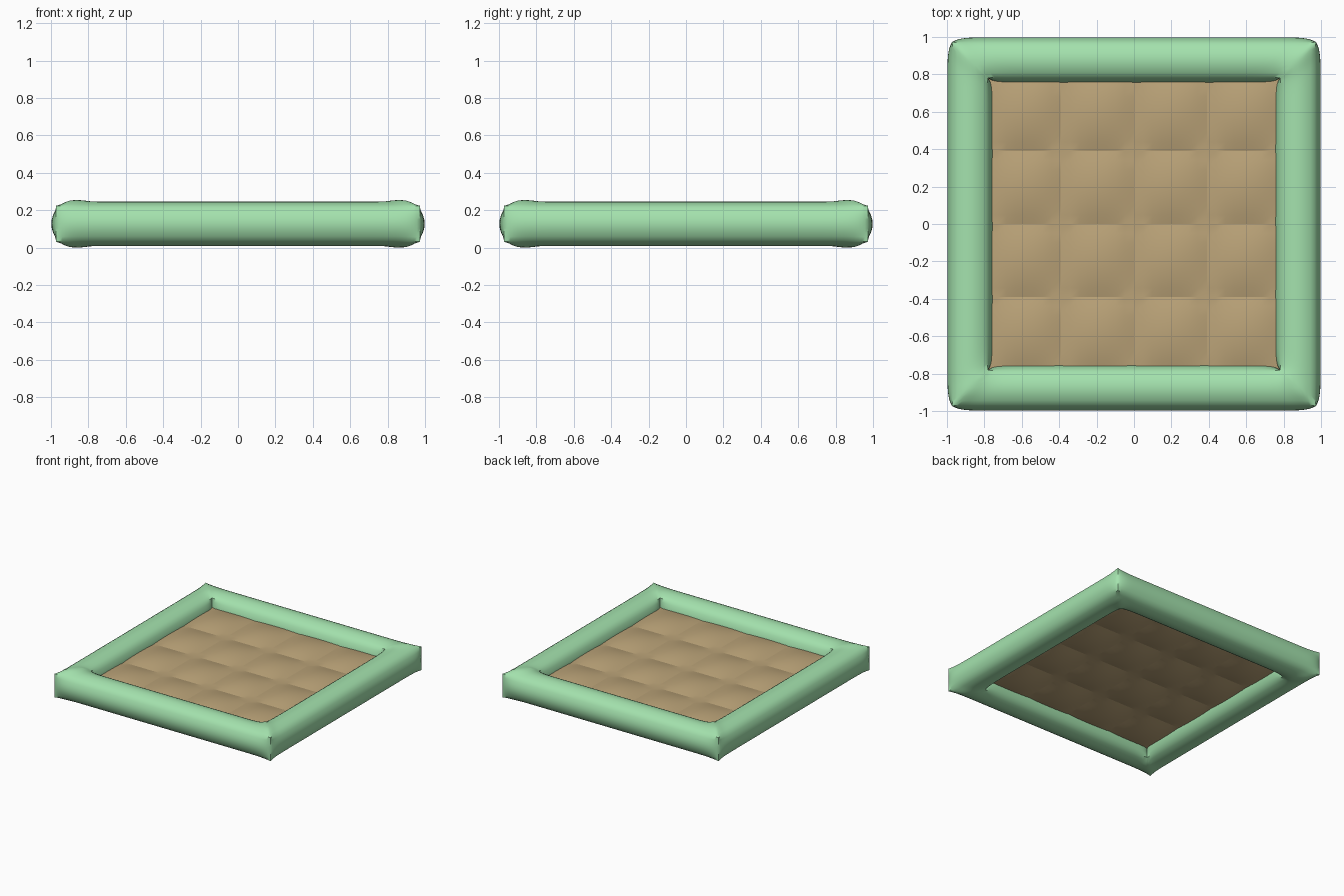
import bpy
import bmesh
import math
from mathutils import Matrix, Vector

if "Cube" in bpy.data.objects:
    bpy.data.objects.remove(bpy.data.objects["Cube"])


def material(name, rgb):
    mat = bpy.data.materials.new(name)
    mat.use_nodes = True
    mat.diffuse_color = (*rgb, 1)
    mat.node_tree.nodes["Principled BSDF"].inputs["Base Color"].default_value = (*rgb, 1)
    return mat


def finish(name, bm, mat, angle):
    mesh = bpy.data.meshes.new(name)
    bm.to_mesh(mesh)
    bm.free()
    obj = bpy.data.objects.new(name, mesh)
    bpy.context.collection.objects.link(obj)
    mesh.materials.append(mat)
    bpy.ops.object.select_all(action="DESELECT")
    obj.select_set(True)
    bpy.context.view_layer.objects.active = obj
    bpy.ops.object.shade_smooth_by_angle(angle=math.radians(angle))
    return obj


# Padded square frame: a mitred bar whose four long faces bulge outward
INNER, OUTER, LOW, HIGH = 0.78, 0.973, 0.031, 0.224
MID_R, MID_Z, HALF = (INNER + OUTER) / 2, (LOW + HIGH) / 2, (OUTER - INNER) / 2
STEPS = 8


def level_shape(radial, along):
    """Swelling of the top and bottom, blended smoothly round each corner."""
    if radial > 0:
        return (1 - radial ** 2) * (1 - max(along, 0) ** 2)
    return 1 - radial ** 2 * min(1, along ** 2)


def section(s):
    """Closed cross-section of the back bar at fraction s of its length."""
    points = []
    for side in range(4):
        turn = Matrix.Rotation(-side * math.pi / 2, 2)
        normal = turn @ Vector((0, 1))
        for i in range(STEPS):
            a = -1 + 2 * i / STEPS
            r, z = turn @ Vector((a, 1))
            d = (1 - abs(s)) * (MID_R + HALF * r)
            # Long edges soften away from the corners
            half = HALF - 0.008 * (1 - math.exp(-d / 0.05))
            radius, height = MID_R + half * r, MID_Z + half * z
            # Upright faces flatten toward the corners, level faces swell there
            if side % 2:
                bulge = 0.025 * (1 - math.exp(-d / 0.035)) + HALF - half
                bulge *= 1 - a * a
            else:
                bulge = 0.022 + 0.008 * math.exp(-(d / 0.07) ** 2) + HALF - half
                bulge *= level_shape(r, (abs(s) * radius - MID_R) / HALF)
            points.append((s * radius, radius + normal.x * bulge, height + normal.y * bulge))
    return points


half_stations = [0, 0.3, 0.6, 0.75, 0.8, 0.84, 0.87, 0.89, 0.91, 0.93, 0.95, 0.97, 0.985, 1]
stations = [-s for s in reversed(half_stations[1:])] + half_stations

bm = bmesh.new()
for quarter in range(4):
    spin = Matrix.Rotation(quarter * math.pi / 2, 3, "Z")
    rings = [[bm.verts.new(spin @ Vector(p)) for p in section(s)] for s in stations]
    for ring, following in zip(rings, rings[1:]):
        for i in range(len(ring)):
            j = (i + 1) % len(ring)
            bm.faces.new((ring[i], ring[j], following[j], following[i]))
bmesh.ops.remove_doubles(bm, verts=bm.verts, dist=0.0005)
bmesh.ops.recalc_face_normals(bm, faces=bm.faces)
finish("frame", bm, material("soft green", (0.37, 0.76, 0.42)), 45)

# Sand slab: four by four shallow mounds above and below, with creases between
CELLS, DIV = 4, 8
CELL = 2 * INNER / CELLS


def mound(value):
    u = 2 * (((value + INNER) / CELL + 1e-5) % 1) - 1
    return 1 - u * u


bm = bmesh.new()
for sign in (1, -1):
    sheet = bmesh.ops.create_grid(bm, x_segments=CELLS * DIV, y_segments=CELLS * DIV, size=INNER)
    for v in sheet["verts"]:
        v.co.z = MID_Z + sign * (0.024 + 0.027 * mound(v.co.x) * mound(v.co.y))
rims = [e for e in bm.edges if e.is_boundary]
bmesh.ops.bridge_loops(bm, edges=rims)
bmesh.ops.recalc_face_normals(bm, faces=bm.faces)
finish("sand", bm, material("sand tan", (0.50, 0.37, 0.19)), 15)
